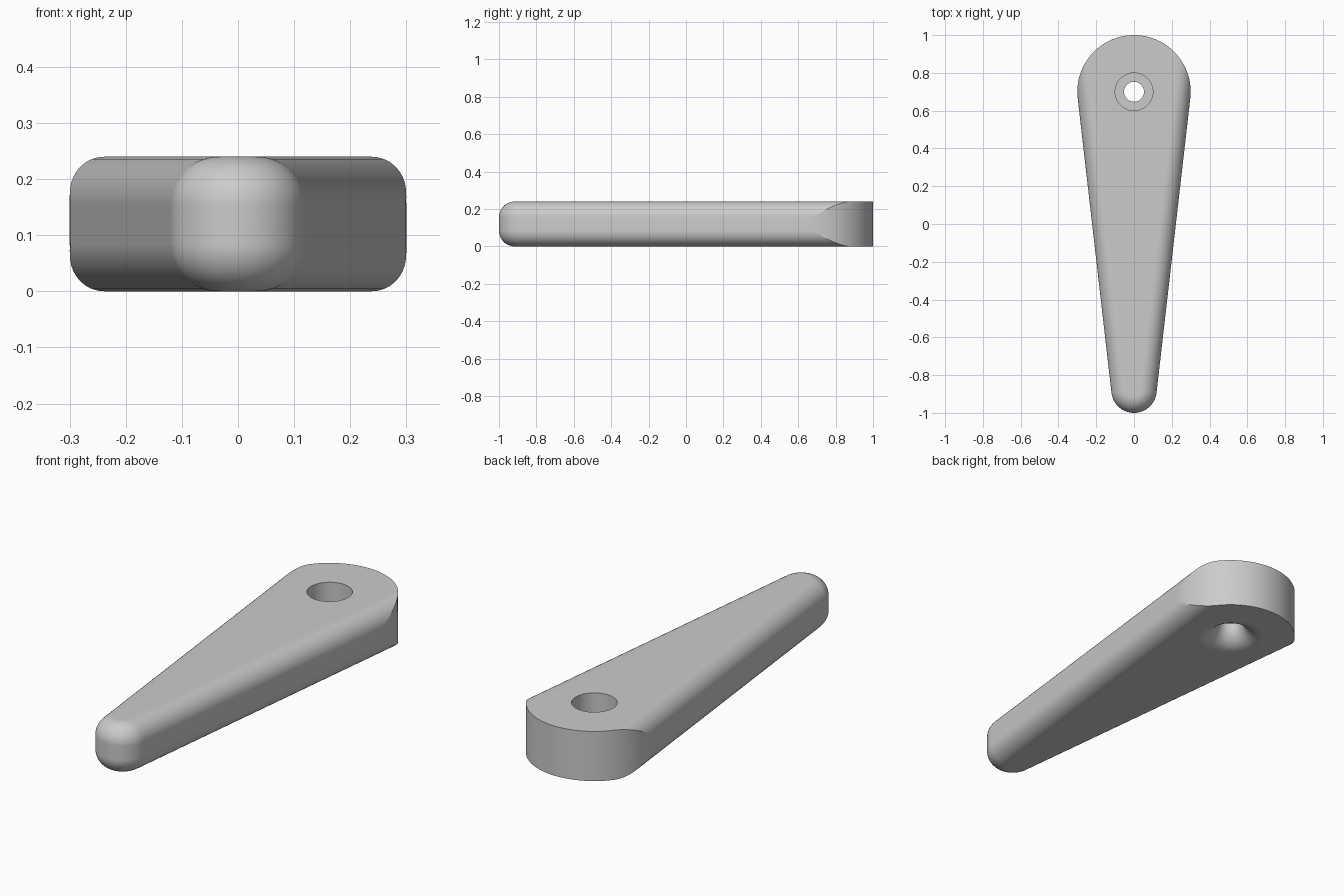
import bpy, bmesh
from math import sin, cos, asin, acos, pi, sqrt, radians

old = bpy.data.objects.get("Cube")
if old:
    bpy.data.objects.remove(old, do_unlink=True)

HEIGHT, FILLET = 0.24, 0.085
BIG_Y, BIG_R = 0.70, 0.30
TIP_Y, TIP_R = -0.88, 0.12
TAPER = asin((BIG_R - TIP_R) / (BIG_Y - TIP_Y))

grey = bpy.data.materials.new("plain grey")
grey.use_nodes = True
colour = (0.6, 0.6, 0.6, 1)
grey.diffuse_color = colour
grey.node_tree.nodes["Principled BSDF"].inputs["Base Color"].default_value = colour


def arc(cy, r, start, end, steps):
    angles = [start + (end - start) * i / steps for i in range(steps + 1)]
    return [(r * cos(t), cy + r * sin(t)) for t in angles]


def outline(inset):
    # Tapered sides move inward, the big end stays on its cylinder
    clip = acos(1 - inset / BIG_R)
    big = arc(BIG_Y, BIG_R, clip - TAPER, pi + TAPER - clip, 64)
    tip = arc(TIP_Y, TIP_R - inset, pi + TAPER, 2 * pi - TAPER, 32)
    return big + tip


def loft(name, rings):
    bm = bmesh.new()
    loops = [[bm.verts.new(p) for p in ring] for ring in rings]
    for low, high in zip(loops, loops[1:]):
        for i in range(len(low)):
            j = (i + 1) % len(low)
            bm.faces.new((low[i], low[j], high[j], high[i]))
    bm.faces.new(loops[0][::-1])
    bm.faces.new(loops[-1])
    bmesh.ops.recalc_face_normals(bm, faces=bm.faces)
    mesh = bpy.data.meshes.new(name)
    bm.to_mesh(mesh)
    bm.free()
    mesh.materials.append(grey)
    obj = bpy.data.objects.new(name, mesh)
    bpy.context.collection.objects.link(obj)
    return obj


# Lever body: rounded sides and tip, straight wall round the big end
steps = 10
lower = []
for k in range(steps + 1):
    t = pi / 2 * k / steps
    lower.append((FILLET * (1 - sin(t)), FILLET * (1 - cos(t))))
levels = lower + [(inset, HEIGHT - z) for inset, z in reversed(lower)]
lever = loft("lever_body", [[(x, y, z) for x, y in outline(inset)] for inset, z in levels])

# Pivot hole: counterbore from above, flared mouth below
BORE, FLARE, SEAT = 0.053, 0.10, 0.12
profile = [(BORE + FLARE, -0.05)]
for k in range(steps + 1):
    t = pi / 2 * k / steps
    profile.append((BORE + FLARE * (1 - sin(t)), FLARE * (1 - cos(t))))
profile += [(BORE, SEAT), (0.10, SEAT), (0.10, HEIGHT + 0.05)]
cutter = loft("hole_cutter", [[(x, y, z) for x, y in arc(BIG_Y, r, 0, 2 * pi, 48)[:-1]]
                              for r, z in profile])
cutter.hide_render = True

bpy.context.view_layer.objects.active = lever
lever.select_set(True)
cut = lever.modifiers.new("pivot_hole", 'BOOLEAN')
cut.operation, cut.object, cut.solver = 'DIFFERENCE', cutter, 'EXACT'
bpy.ops.object.modifier_apply(modifier=cut.name)
bpy.data.objects.remove(cutter, do_unlink=True)

# Smooth rounding with flat top and bottom faces
bpy.ops.object.shade_smooth_by_angle(angle=radians(25))
weighted = lever.modifiers.new("flat_faces", 'WEIGHTED_NORMAL')
weighted.keep_sharp = True
